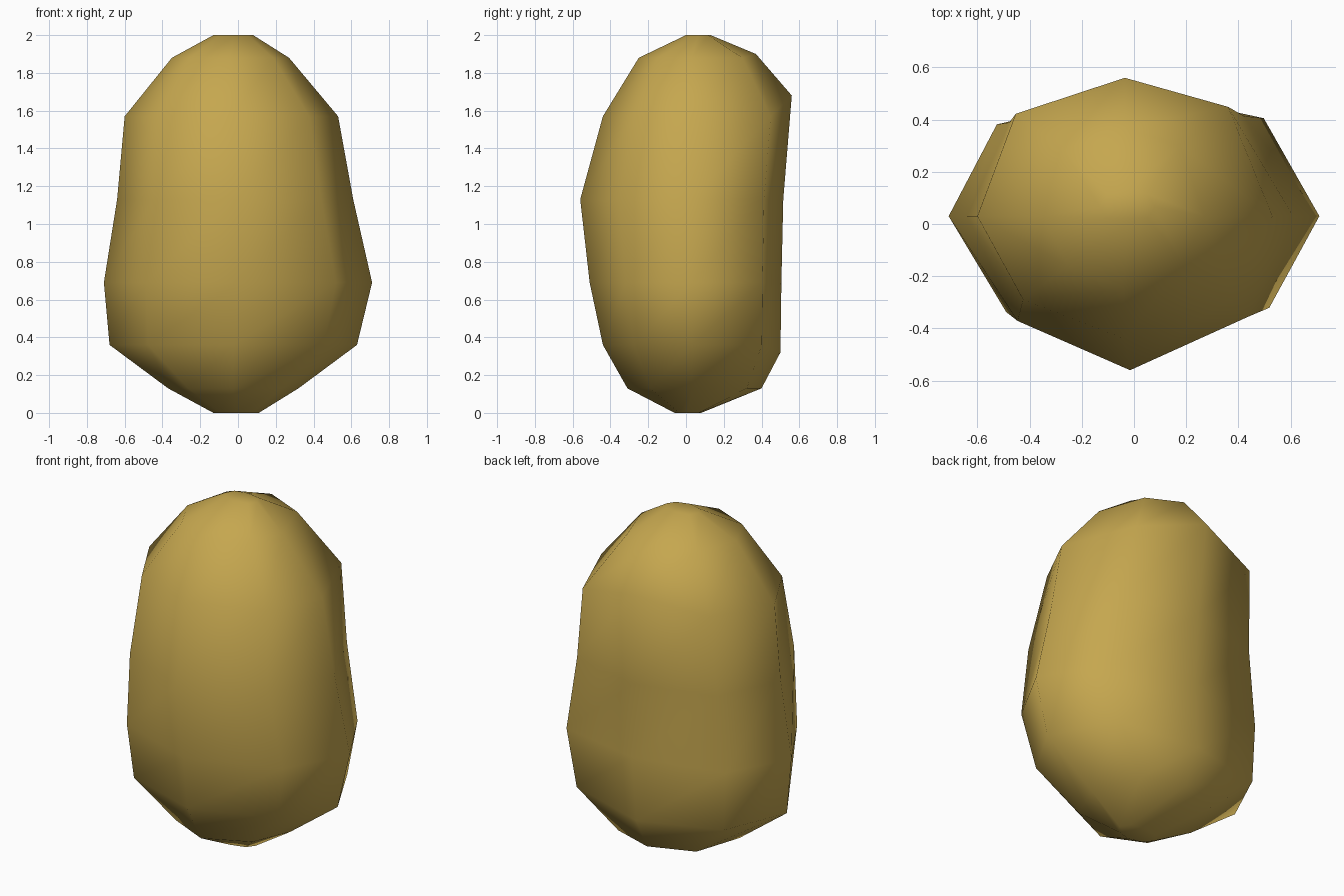
import bpy, bmesh

if "Cube" in bpy.data.objects:
    bpy.data.objects.remove(bpy.data.objects["Cube"])

# Ring profile: height, left x, right x, front y, back y, lift of the back point
rings = [
    (0.00, -0.13, 0.11, -0.06, 0.08, 0.00),
    (0.13, -0.37, 0.32, -0.31, 0.40, 0.00),
    (0.36, -0.68, 0.63, -0.44, 0.50, -0.04),
    (0.69, -0.71, 0.71, -0.51, 0.505, 0.00),
    (1.13, -0.64, 0.61, -0.56, 0.515, 0.00),
    (1.57, -0.60, 0.53, -0.44, 0.56, 0.11),
    (1.88, -0.35, 0.27, -0.25, 0.37, 0.02),
    (2.00, -0.13, 0.08, 0.00, 0.13, 0.00),
]

bm = bmesh.new()
loops = []
for z, l, r, f, b, lift in rings:
    cx, cy = (l + r) / 2, 0.03
    # eight-sided lumpy cross-section, counter-clockwise from the right
    if z in (0.0, 2.0):
        cy = (f + b) / 2
    pts = [(r, cy, 0),
           (cx + (r - cx) * 0.70, cy + (b - cy) * 0.79, 0),
           (cx, b, lift),
           (cx + (l - cx) * 0.74, cy + (b - cy) * 0.74, lift / 3),
           (l, cy, 0),
           (cx + (l - cx) * 0.69, cy + (f - cy) * 0.68, 0),
           (cx, f, 0),
           (cx + (r - cx) * 0.73, cy + (f - cy) * 0.65, 0)]
    loops.append([bm.verts.new((x, y, z + dz)) for x, y, dz in pts])

# Sides and end caps
for a, c in zip(loops, loops[1:]):
    for i in range(8):
        j = (i + 1) % 8
        bm.faces.new((a[i], a[j], c[j], c[i]))
bm.faces.new(loops[0][::-1])
bm.faces.new(loops[-1])
bmesh.ops.recalc_face_normals(bm, faces=bm.faces)
for face in bm.faces:
    face.smooth = True

mesh = bpy.data.meshes.new("potato_body")
bm.to_mesh(mesh)
bm.free()
body = bpy.data.objects.new("potato_body", mesh)
bpy.context.collection.objects.link(body)

# Skin colour
skin = bpy.data.materials.new("golden_brown_skin")
skin.diffuse_color = (0.56, 0.385, 0.078, 1)
skin.use_nodes = True
skin.node_tree.nodes["Principled BSDF"].inputs["Base Color"].default_value = skin.diffuse_color
mesh.materials.append(skin)
